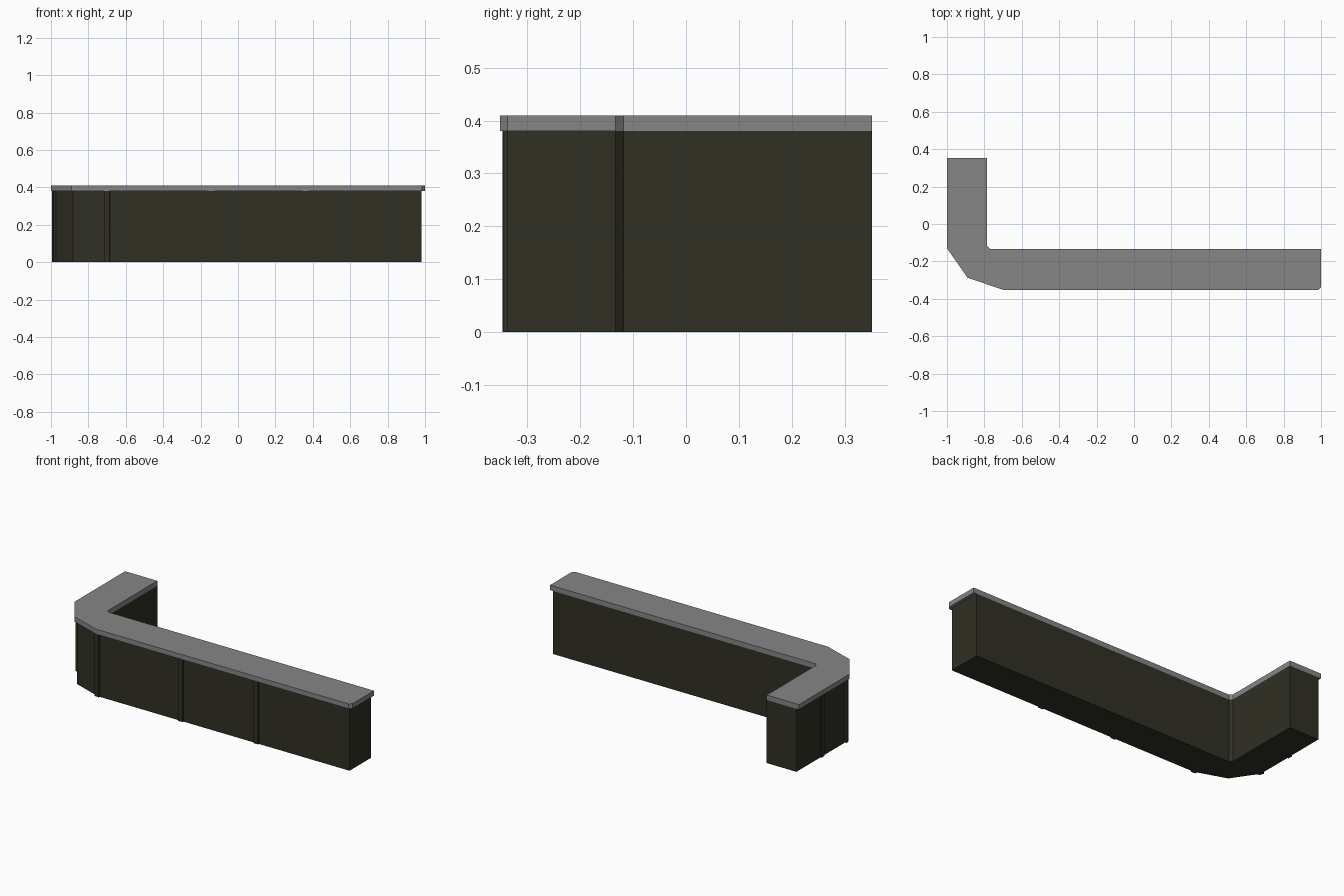
import bpy, bmesh, math

if "Cube" in bpy.data.objects:
    bpy.data.objects.remove(bpy.data.objects["Cube"])


def material(name, rgb):
    m = bpy.data.materials.new(name)
    m.diffuse_color = (*rgb, 1)
    m.use_nodes = True
    m.node_tree.nodes["Principled BSDF"].inputs["Base Color"].default_value = m.diffuse_color
    return m


olive = material("dark olive panel", (0.030, 0.029, 0.018))
grey = material("grey worktop", (0.24, 0.24, 0.24))


def prism(name, outline, z0, z1, mat):
    """Extrude a counter-clockwise plan outline from z0 to z1."""
    bm = bmesh.new()
    face = bm.faces.new([bm.verts.new((x, y, z0)) for x, y in outline])
    out = bmesh.ops.extrude_face_region(bm, geom=[face])
    for v in out["geom"]:
        if isinstance(v, bmesh.types.BMVert):
            v.co.z = z1
    bmesh.ops.recalc_face_normals(bm, faces=bm.faces)
    me = bpy.data.meshes.new(name)
    bm.to_mesh(me)
    bm.free()
    me.materials.append(mat)
    ob = bpy.data.objects.new(name, me)
    bpy.context.collection.objects.link(ob)
    return ob


# Inner edge shared by the worktop and the body
inner = [(-0.77, -0.133), (-0.785, -0.118), (-0.785, 0.352)]

# Worktop overhanging the outer side and the right end
prism("worktop", [(-1, 0.352), (-1, -0.13), (-0.89, -0.287), (-0.70, -0.352),
                  (0.985, -0.352), (1, -0.337), (1, -0.133)] + inner, 0.38, 0.41, grey)

# Counter body
prism("counter_body", [(-0.983, 0.352), (-0.983, -0.125), (-0.882, -0.273), (-0.697, -0.337),
                       (0.98, -0.337), (0.98, -0.133)] + inner, 0, 0.38, olive)

# Joint strips: centre on the wall and direction of the wall in degrees
strips = [(0.36, -0.337, 0), (-0.142, -0.337, 0), (-0.70, -0.337, -9),
          (-0.983, -0.125, -73), (-0.983, 0.11, -90)]
for i, (cx, cy, deg) in enumerate(strips):
    c, s = math.cos(math.radians(deg)), math.sin(math.radians(deg))
    box = [(-0.015, -0.008), (0.015, -0.008), (0.015, 0.008), (-0.015, 0.008)]
    prism(f"joint_strip_{i + 1}", [(cx + x * c - y * s, cy + x * s + y * c) for x, y in box],
          0, 0.38, olive)
